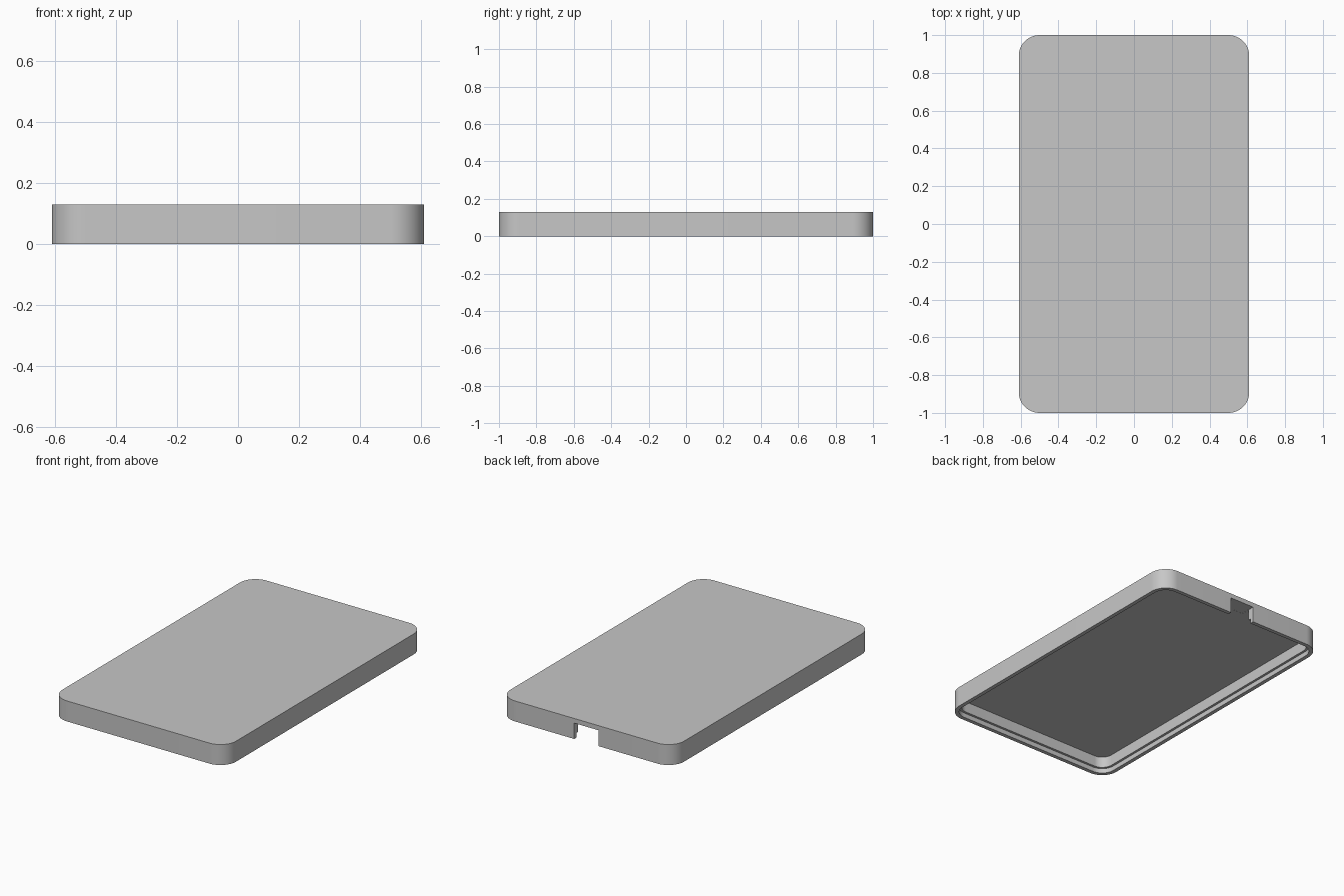
import bpy, bmesh, math

WIDTH, LENGTH, HEIGHT = 1.22, 2.0, 0.13
RADIUS = 0.11          # outer corner radius
CEILING = 0.10         # underside of the top plate
LIP, WALL = 0.025, 0.04  # thickness at the rim and above the ledge
LEDGE = 0.03           # height of the ledge
SLOT = 0.085           # half width of the back slot

cube = bpy.data.objects.get("Cube")
if cube:
    bpy.data.objects.remove(cube, do_unlink=True)


def make_material(name, value):
    mat = bpy.data.materials.new(name)
    mat.use_nodes = True
    color = (value, value, value, 1)
    mat.diffuse_color = color
    mat.node_tree.nodes["Principled BSDF"].inputs["Base Color"].default_value = color
    return mat


def rounded_ring(bm, inset, z, steps=16):
    """Ring of vertices along a rounded rectangle, inset from the outline."""
    ring = []
    r = RADIUS - inset
    cx, cy = WIDTH / 2 - RADIUS, LENGTH / 2 - RADIUS
    for quarter, (sx, sy) in enumerate([(1, 1), (-1, 1), (-1, -1), (1, -1)]):
        for i in range(steps + 1):
            a = math.pi / 2 * (quarter + i / steps)
            ring.append(bm.verts.new((sx * cx + r * math.cos(a),
                                      sy * cy + r * math.sin(a), z)))
    return ring


def make_object(name, bm):
    bmesh.ops.recalc_face_normals(bm, faces=bm.faces)
    mesh = bpy.data.meshes.new(name)
    bm.to_mesh(mesh)
    bm.free()
    obj = bpy.data.objects.new(name, mesh)
    bpy.context.collection.objects.link(obj)
    return obj


# Hollow lid: outer wall, rim, stepped inner wall and top plate
bm = bmesh.new()
profile = [(0, HEIGHT), (0, 0), (LIP, 0), (LIP, LEDGE), (WALL, LEDGE), (WALL, CEILING)]
rings = [rounded_ring(bm, inset, z) for inset, z in profile]
for a, b in zip(rings, rings[1:]):
    for i in range(len(a)):
        j = (i + 1) % len(a)
        bm.faces.new((a[i], a[j], b[j], b[i]))
bm.faces.new(rings[0])
bm.faces.new(rings[-1])
lid = make_object("lid_shell", bm)
lid.data.materials.append(make_material("plain grey", 0.57))

# Slot through the back wall, open at the bottom
bm = bmesh.new()
bmesh.ops.create_cube(bm, size=1)
for v in bm.verts:
    v.co.x *= 2 * SLOT
    v.co.y = LENGTH / 2 + 0.1 * v.co.y * 2
    v.co.z = CEILING + 0.0005 if v.co.z > 0 else -0.1
cutter = make_object("slot_cutter", bm)
cutter.hide_render = True

cut = lid.modifiers.new("back_slot", "BOOLEAN")
cut.operation = "DIFFERENCE"
cut.solver = "EXACT"
cut.object = cutter

bpy.ops.object.select_all(action="DESELECT")
lid.select_set(True)
bpy.context.view_layer.objects.active = lid
bpy.ops.object.modifier_apply(modifier=cut.name)
bpy.data.objects.remove(cutter, do_unlink=True)
bpy.ops.object.shade_smooth_by_angle(angle=math.radians(30))
